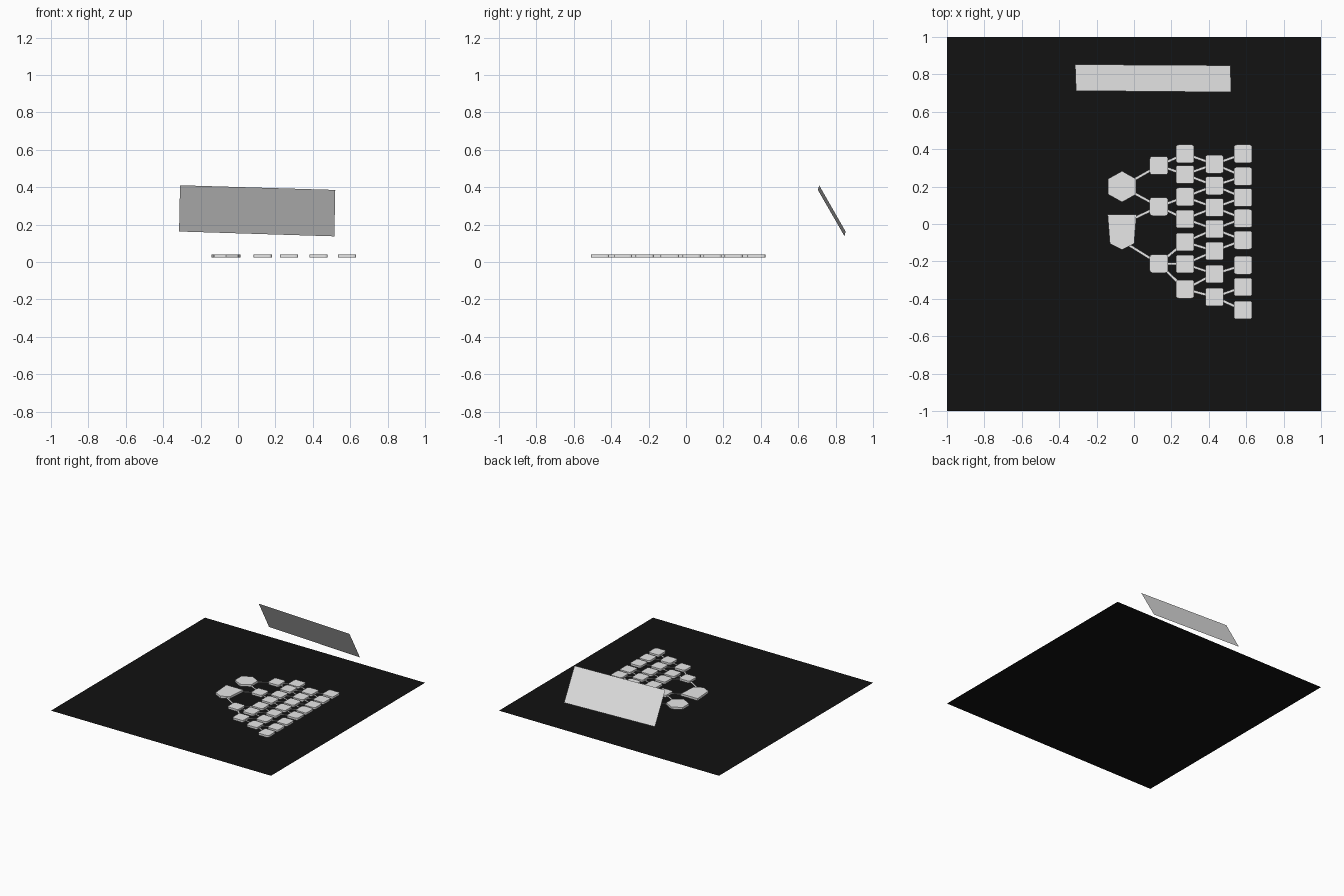
import bpy, bmesh, math
from mathutils import Vector

if "Cube" in bpy.data.objects:
    bpy.data.objects.remove(bpy.data.objects["Cube"])


def material(name, v):
    m = bpy.data.materials.new(name)
    m.diffuse_color = (v, v, v, 1)
    m.use_nodes = True
    m.node_tree.nodes["Principled BSDF"].inputs["Base Color"].default_value = m.diffuse_color
    return m


BLACK = material("black", 0.006)
GREY = material("light grey", 0.8)


def finish(bm, name, mat):
    me = bpy.data.meshes.new(name)
    bm.to_mesh(me)
    bm.free()
    me.materials.append(mat)
    ob = bpy.data.objects.new(name, me)
    bpy.context.collection.objects.link(ob)
    return ob


def sheet(name, pts, mat):
    bm = bmesh.new()
    bm.faces.new([bm.verts.new(p) for p in pts])
    return finish(bm, name, mat)


def slab(name, outline, z0, z1):
    """Extrude a flat counter-clockwise outline from z0 to z1."""
    bm = bmesh.new()
    f = bm.faces.new([bm.verts.new((x, y, z0)) for x, y in outline])
    up = bmesh.ops.extrude_face_region(bm, geom=[f], use_keep_orig=True)
    for v in up["geom"]:
        if isinstance(v, bmesh.types.BMVert):
            v.co.z = z1
    bmesh.ops.recalc_face_normals(bm, faces=bm.faces)
    return finish(bm, name, GREY)


def rounded_square(cx, cy, half=0.049, r=0.014, steps=3):
    pts = []
    for k, (sx, sy) in enumerate([(1, 1), (-1, 1), (-1, -1), (1, -1)]):
        for i in range(steps + 1):
            a = math.radians(90 * k + 90 * i / steps)
            pts.append((cx + sx * (half - r) + r * math.cos(a),
                        cy + sy * (half - r) + r * math.sin(a)))
    return pts


def connector(a, b, width=0.014, z=0.031):
    a, b = Vector(a), Vector(b)
    d = (b - a).normalized()
    n = Vector((-d.y, d.x)) * width / 2
    sheet("connector", [(p.x, p.y, z) for p in (a - n, b - n, b + n, a + n)], GREY)


# floor board and leaning panel
sheet("floor_board", [(-1, -1, 0), (1, -1, 0), (1, 1, 0), (-1, 1, 0)], BLACK)
sheet("leaning_panel", [(-0.31, 0.712, 0.41), (0.52, 0.705, 0.385),
                        (0.515, 0.848, 0.137), (-0.315, 0.853, 0.163)], GREY)

# two large root tiles
hx, hy = -0.064, 0.2
slab("hexagon_tile", [(hx + 0.086 * math.cos(math.radians(30 + 60 * i)),
                       hy + 0.083 * math.sin(math.radians(30 + 60 * i)))
                      for i in range(6)], 0.023, 0.041)
slab("shield_tile", [(hx - 0.077, 0.05), (hx - 0.065, -0.105), (hx, -0.138),
                     (hx + 0.065, -0.105), (hx + 0.077, 0.05)], 0.023, 0.041)

# columns of small tiles
columns = [
    (0.133, [0.313, 0.093, -0.212]),
    (0.273, [0.375, 0.265, 0.145, 0.027, -0.096, -0.214, -0.348]),
    (0.430, [0.320, 0.205, 0.088, -0.027, -0.144, -0.267, -0.390]),
    (0.583, [0.375, 0.255, 0.142, 0.030, -0.086, -0.220, -0.337, -0.460]),
]
nodes = [[(hx, 0.2), (hx, -0.06)]]
nodes[0][1] = (hx, -0.09)
for x, ys in columns:
    nodes.append([(x, y) for y in ys])
    for y in ys:
        slab("square_tile", rounded_square(x, y), 0.024, 0.041)

# connectors: (column, from, to) between neighbouring columns
links = [(0, 0, 0), (0, 0, 1), (0, 1, 2),
         (1, 0, 0), (1, 0, 1), (1, 1, 2), (1, 1, 3),
         (1, 2, 4), (1, 2, 5), (1, 2, 6)]
links += [(2, i, i) for i in range(7)] + [(2, i + 1, i) for i in range(6)]
links += [(3, i, i) for i in range(7)] + [(3, i, i + 1) for i in (0, 1, 2, 3, 6)]
for c, i, j in links:
    connector(nodes[c][i], nodes[c + 1][j])
connector((hx, 0.0), nodes[1][1])
